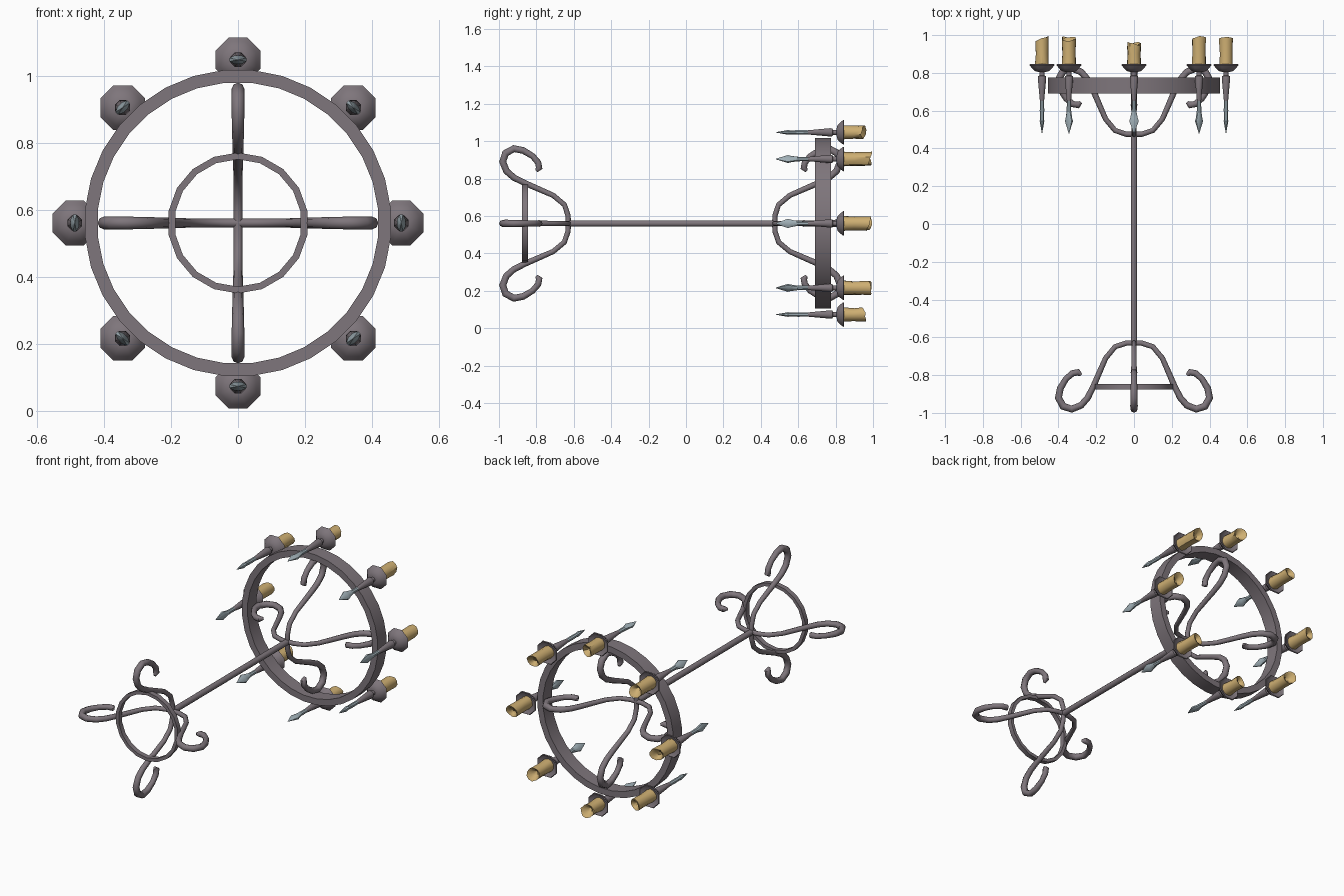
import bpy, bmesh, math, random
from mathutils import Vector, Matrix

random.seed(4)
cube = bpy.data.objects.get("Cube")
if cube:
    bpy.data.objects.remove(cube, do_unlink=True)

AXIS = Vector((0, 0, 0.56))      # the stand lies along y at this height


def material(name, rgb):
    m = bpy.data.materials.new(name)
    m.use_nodes = True
    m.diffuse_color = (*rgb, 1)
    node = next(n for n in m.node_tree.nodes if n.type == 'BSDF_PRINCIPLED')
    node.inputs["Base Color"].default_value = (*rgb, 1)
    return m


IRON = material("dark iron", (0.21, 0.18, 0.2))
STEEL = material("pale steel", (0.36, 0.44, 0.48))
WAX = material("tan wax", (0.62, 0.43, 0.17))


def finish(name, bm, mat, offset=AXIS, angle=40):
    bmesh.ops.recalc_face_normals(bm, faces=bm.faces)
    mesh = bpy.data.meshes.new(name)
    bm.to_mesh(mesh)
    bm.free()
    mesh.materials.append(mat)
    ob = bpy.data.objects.new(name, mesh)
    ob.location = offset
    bpy.context.collection.objects.link(ob)
    bpy.ops.object.select_all(action='DESELECT')
    ob.select_set(True)
    bpy.context.view_layer.objects.active = ob
    bpy.ops.object.shade_smooth_by_angle(angle=math.radians(angle))
    return ob


def bridge(bm, a, b):
    n = len(a)
    for i in range(n):
        bm.faces.new((a[i], a[(i + 1) % n], b[(i + 1) % n], b[i]))


def lathe(profile, sides, closed=False):
    """Turn (y, radius) points about the y axis."""
    bm = bmesh.new()
    loops = []
    for y, r in profile:
        ring = []
        for i in range(sides):
            a = math.tau * (i + 0.5) / sides
            ring.append(bm.verts.new((r * math.cos(a), y, r * math.sin(a))))
        loops.append(ring)
    for a, b in zip(loops, loops[1:]):
        bridge(bm, a, b)
    if closed:
        bridge(bm, loops[-1], loops[0])
    else:
        bm.faces.new(loops[0])
        bm.faces.new(loops[-1])
    return bm


def scroll(path, turn):
    """Sweep a tapering tube along (y, radius, thickness) points, then turn it about y."""
    bm = bmesh.new()
    pts = [Vector((r, y, 0)) for y, r, t in path]
    loops = []
    for i, p in enumerate(pts):
        d = (pts[min(i + 1, len(pts) - 1)] - pts[max(i - 1, 0)]).normalized()
        side = Vector((-d.y, d.x, 0))
        ring = []
        for k in range(8):
            a = math.tau * k / 8
            ring.append(bm.verts.new(p + path[i][2] * (side * math.cos(a) + Vector((0, 0, math.sin(a))))))
        loops.append(ring)
    for a, b in zip(loops, loops[1:]):
        bridge(bm, a, b)
    bm.faces.new(loops[0])
    bm.faces.new(loops[-1])
    bmesh.ops.rotate(bm, verts=bm.verts, matrix=Matrix.Rotation(turn, 3, 'Y'))
    return bm


# Central rod and the two hoops
finish("central_rod", lathe([(-0.63, 0.018), (0.47, 0.018)], 8), IRON, angle=50)
finish("candle_hoop", lathe([(0.69, 0.42), (0.69, 0.458), (0.775, 0.458), (0.775, 0.42)], 32, True), IRON)
finish("foot_hoop", lathe([(-0.876, 0.19), (-0.876, 0.21), (-0.846, 0.21), (-0.846, 0.19)], 18, True), IRON)

# Four scrolled feet, and the same scrolls mirrored as arms
foot = [(-0.63, 0, .014), (-0.63, 0.04, .014), (-0.65, 0.1, .014), (-0.71, 0.15, .014),
        (-0.79, 0.185, .015), (-0.86, 0.215, .016), (-0.92, 0.245, .017), (-0.96, 0.28, .018),
        (-0.98, 0.33, .019), (-0.965, 0.375, .02), (-0.92, 0.4, .019), (-0.87, 0.39, .018),
        (-0.82, 0.36, .016), (-0.79, 0.325, .017), (-0.785, 0.295, .018), (-0.8, 0.28, .008)]
arm = [(-0.155 - y, r, t) for y, r, t in foot]
for i in range(4):
    finish(f"foot_scroll_{i + 1}", scroll(foot, i * math.pi / 2), IRON, angle=60)
    finish(f"arm_scroll_{i + 1}", scroll(arm, i * math.pi / 2), IRON, angle=60)

# Eight candle holders round the hoop
stem = [(0.62, 0.009), (0.66, 0.013), (0.77, 0.024), (0.783, 0.022), (0.786, 0.014), (0.815, 0.014)]
pan = [(0.805, 0.02), (0.81, 0.042), (0.825, 0.058), (0.842, 0.072), (0.846, 0.068), (0.832, 0.045)]
head = [(0.48, 0.002), (0.545, 0.027), (0.56, 0.022), (0.6, 0.013), (0.66, 0.012)]
for i in range(8):
    turn = i * math.pi / 4
    spot = AXIS + 0.487 * Vector((math.cos(turn), 0, math.sin(turn)))
    finish(f"holder_stem_{i + 1}", lathe(stem, 8), IRON, spot, 50)
    finish(f"drip_pan_{i + 1}", lathe(pan, 8), IRON, spot, 50)

    # Flattened spear point, its blade along the hoop
    bm = lathe(head, 8)
    for v in bm.verts:
        v.co.x *= 0.5 if v.co.y < 0.58 else 1
    bmesh.ops.rotate(bm, verts=bm.verts, matrix=Matrix.Rotation(-turn, 3, 'Y'))
    finish(f"spear_point_{i + 1}", bm, STEEL, spot, 30)

    # Melted candle with an uneven, hollow top
    top = 0.95 if i in (2, 6) else 0.98
    bm = lathe([(0.83, 0.038), (0.9, 0.035), (top, 0.037), (top - 0.005, 0.027), (top - 0.025, 0.012)], 10)
    lean = random.uniform(0, math.tau)
    for v in bm.verts:
        if v.co.y > 0.92:
            a = math.atan2(v.co.z, v.co.x)
            v.co.y += 0.012 * math.cos(a - lean) + random.uniform(-0.003, 0.003)
        v.co.x *= random.uniform(0.95, 1.07)
        v.co.z *= random.uniform(0.95, 1.07)
    finish(f"candle_{i + 1}", bm, WAX, spot, 45)
